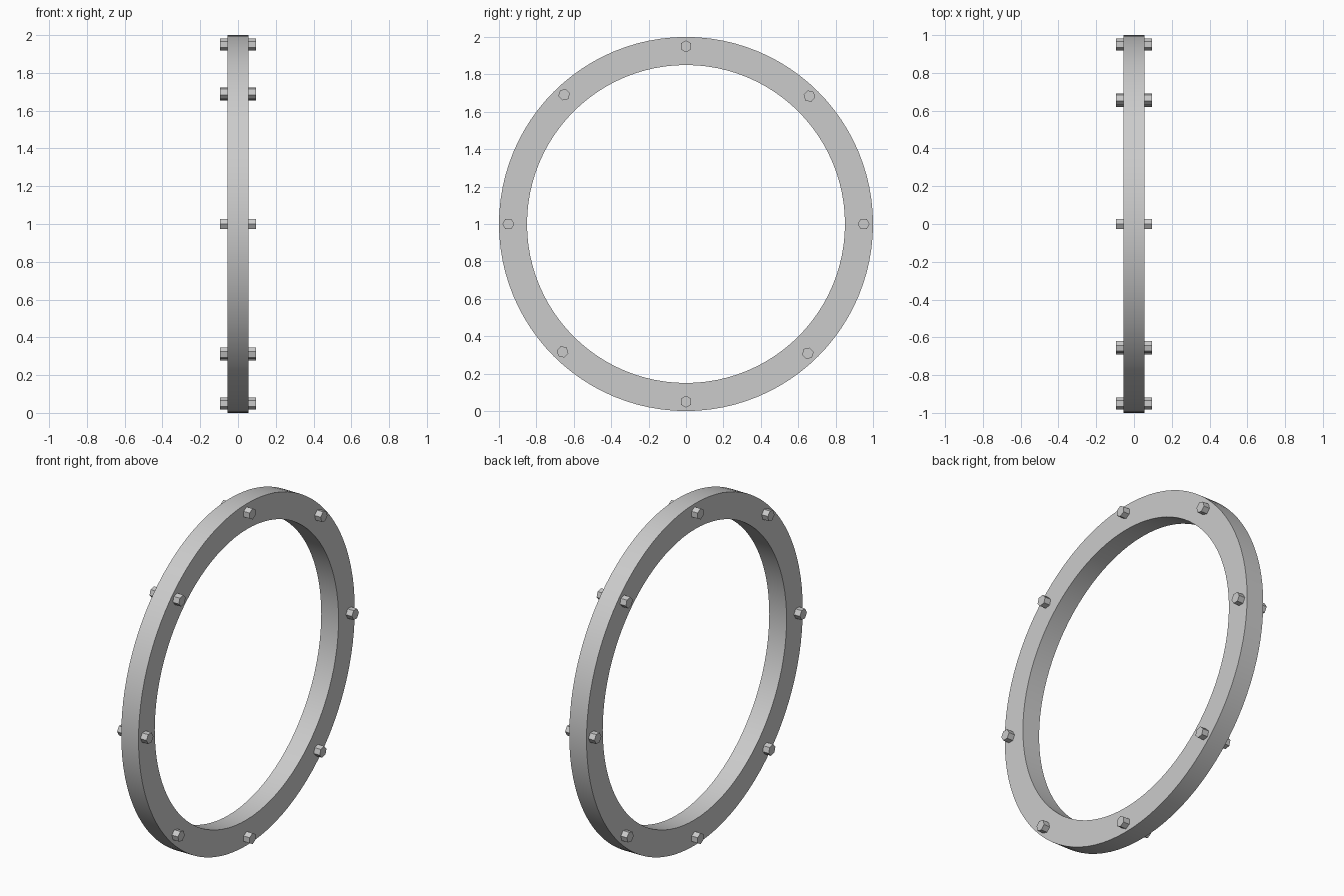
import bpy
from math import cos, sin, pi, radians, atan2

if "Cube" in bpy.data.objects:
    bpy.data.objects.remove(bpy.data.objects["Cube"])

SEG = 96
R_OUT, R_IN, HALF_X = 1.0, 0.85, 0.056
CENTRE_Z = 1.0


def make_ring():
    # Rectangular section swept around the x axis
    section = [(-HALF_X, R_IN), (HALF_X, R_IN), (HALF_X, R_OUT), (-HALF_X, R_OUT)]
    verts, faces = [], []
    for i in range(SEG):
        a = 2 * pi * i / SEG
        verts += [(x, r * cos(a), r * sin(a)) for x, r in section]
        n = (i + 1) % SEG
        for k in range(4):
            m = (k + 1) % 4
            faces.append((i * 4 + k, i * 4 + m, n * 4 + m, n * 4 + k))
    mesh = bpy.data.meshes.new("ring")
    mesh.from_pydata(verts, [], [f[::-1] for f in faces])
    ring = bpy.data.objects.new("ring", mesh)
    bpy.context.collection.objects.link(ring)
    ring.location.z = CENTRE_Z
    bpy.context.view_layer.objects.active = ring
    ring.select_set(True)
    bpy.ops.object.mode_set(mode='EDIT')
    bpy.ops.mesh.select_all(action='SELECT')
    bpy.ops.mesh.normals_make_consistent(inside=False)
    bpy.ops.object.mode_set(mode='OBJECT')
    bpy.ops.object.shade_smooth_by_angle(angle=radians(30))


def make_bolt(side, y, z, index):
    # Hexagonal head with one corner pointing outward from the ring centre
    x0, x1 = 0.05, 0.095
    a = atan2(z, y)
    corners = [(y + 0.032 * cos(a + k * pi / 3), z + 0.032 * sin(a + k * pi / 3))
               for k in range(6)]
    verts = [(x, cy, cz) for x in (x0, x1) for cy, cz in corners]
    faces = [tuple(range(5, -1, -1)), tuple(range(6, 12))]
    faces += [(k, (k + 1) % 6, (k + 1) % 6 + 6, k + 6) for k in range(6)]
    if side < 0:
        verts = [(-x, cy, cz) for x, cy, cz in verts]
        faces = [f[::-1] for f in faces]
    mesh = bpy.data.meshes.new("bolt_head")
    mesh.from_pydata(verts, [], faces)
    bolt = bpy.data.objects.new(f"bolt_head_{'right' if side > 0 else 'left'}_{index}", mesh)
    bpy.context.collection.objects.link(bolt)
    bolt.location.z = CENTRE_Z


make_ring()

# Bolt heads around both faces
for i, deg in enumerate((0, 46, 90, 133.3, 180, 226, 270, 313.3)):
    a = radians(deg)
    for side in (-1, 1):
        make_bolt(side, 0.95 * cos(a), 0.95 * sin(a), i + 1)
